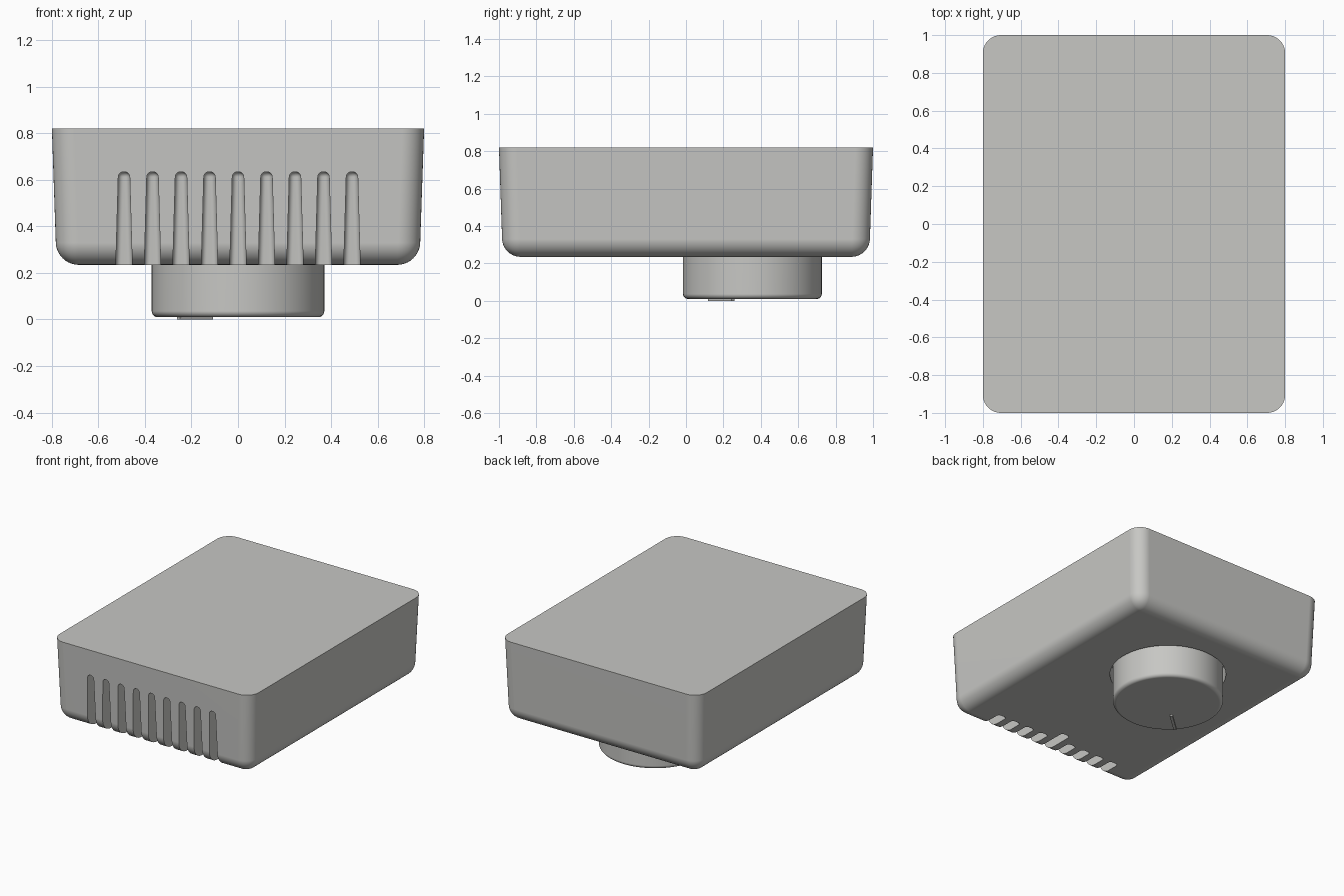
import bpy, bmesh, math
from mathutils import Matrix

old = bpy.data.objects.get("Cube")
if old:
    bpy.data.objects.remove(old)

grey = bpy.data.materials.new("warm_grey_plastic")
grey.use_nodes = True
colour = (0.57, 0.57, 0.55, 1)
grey.diffuse_color = colour
grey.node_tree.nodes["Principled BSDF"].inputs["Base Color"].default_value = colour


def make(name, bm):
    bmesh.ops.recalc_face_normals(bm, faces=bm.faces)
    mesh = bpy.data.meshes.new(name)
    bm.to_mesh(mesh)
    bm.free()
    mesh.materials.append(grey)
    obj = bpy.data.objects.new(name, mesh)
    bpy.context.collection.objects.link(obj)
    return obj


def frustum(x_low, x_high, y_low, y_high, z_low, z_high):
    """Box whose bottom and top have their own (min, max) spans."""
    bm = bmesh.new()
    bmesh.ops.create_cube(bm, size=2)
    for v in bm.verts:
        top = v.co.z > 0
        xs, ys = (x_high, y_high) if top else (x_low, y_low)
        v.co = (xs[v.co.x > 0], ys[v.co.y > 0], z_high if top else z_low)
    return bm


def round_edges(bm, test, radius, segments):
    edges = [e for e in bm.edges if test(*[v.co for v in e.verts])]
    bmesh.ops.bevel(bm, geom=edges, offset=radius, segments=segments,
                    profile=0.5, affect='EDGES', clamp_overlap=True)


def cylinder(radius, y, z_low, z_high, sides=96):
    bm = bmesh.new()
    bmesh.ops.create_cone(bm, cap_ends=True, segments=sides, radius1=radius,
                          radius2=radius, depth=z_high - z_low,
                          matrix=Matrix.Translation((0, y, (z_low + z_high) / 2)))
    return bm


def smooth(obj, angle=35):
    bpy.ops.object.select_all(action='DESELECT')
    obj.select_set(True)
    bpy.context.view_layer.objects.active = obj
    bpy.ops.object.shade_smooth_by_angle(angle=math.radians(angle))
    mod = obj.modifiers.new("even_normals", 'WEIGHTED_NORMAL')
    mod.keep_sharp = True


def cut(obj, cutter):
    mod = obj.modifiers.new("cut", 'BOOLEAN')
    mod.operation = 'DIFFERENCE'
    mod.solver = 'EXACT'
    mod.object = cutter
    bpy.context.view_layer.objects.active = obj
    bpy.ops.object.modifier_apply(modifier=mod.name)
    bpy.data.objects.remove(cutter)


BASE, TOP, KNOB_Y = 0.235, 0.82, 0.355

# Drafted housing, rounded on its corners and lower rim
bm = frustum((-0.78, 0.78), (-0.8, 0.8), (-0.98, 0.98), (-1, 1), BASE, TOP)
round_edges(bm, lambda a, b: min(a.z, b.z) < TOP - 0.01, 0.095, 10)
housing = make("housing", bm)

# Row of tapered vents, open at the front and below; the middle one is deeper
for i in range(-4, 5):
    x = i * 0.1225
    back = -0.71 if i == 0 else -0.79
    bm = frustum((x - 0.036, x + 0.036), (x - 0.024, x + 0.024),
                 (-1.1, back), (-1.1, back - 0.02), BASE - 0.03, 0.635)
    round_edges(bm, lambda a, b: (abs(a.z - b.z) > 0.1 and a.y > -1)
                or (a.z > 0.6 and b.z > 0.6 and max(a.y, b.y) > -1), 0.022, 5)
    cut(housing, make("vent_cutter", bm))

# Recess around the knob
cut(housing, make("recess_cutter", cylinder(0.39, KNOB_Y, BASE - 0.05, BASE + 0.12)))
smooth(housing)

# Round dial with softened lower rim
bm = cylinder(0.371, KNOB_Y, 0.01, BASE + 0.13)
round_edges(bm, lambda a, b: a.z < 0.02 and b.z < 0.02, 0.026, 5)
smooth(make("knob", bm))

# Raised pointer bar on the dial face
bm = frustum((0.155, 0.345), (0.155, 0.345), (-0.01, 0.01), (-0.01, 0.01), 0, 0.015)
bm.transform(Matrix.Translation((0, KNOB_Y, 0)) @ Matrix.Rotation(math.radians(222), 4, 'Z'))
make("pointer", bm)
